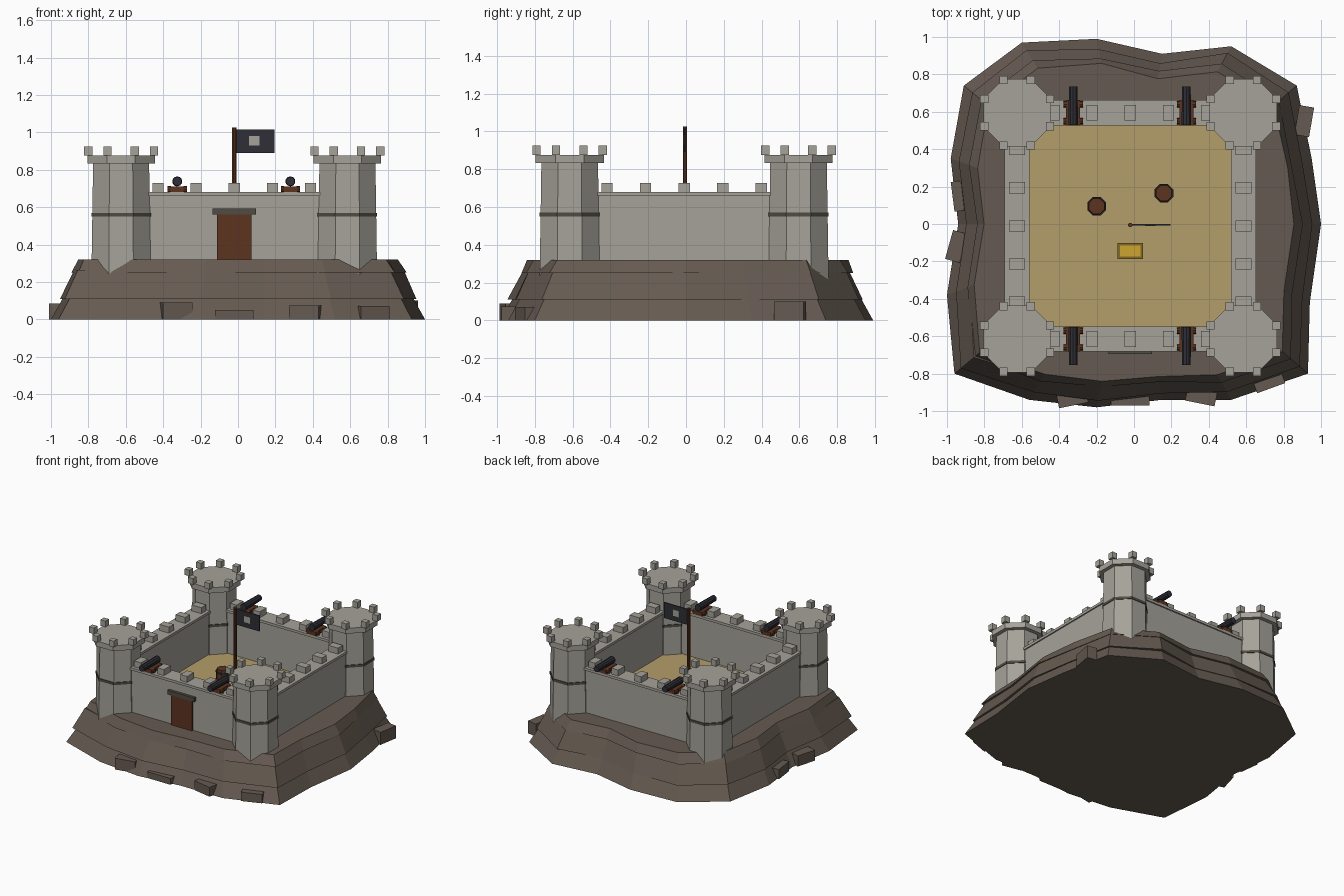
import bpy, bmesh, math, random
from mathutils import Matrix, Vector

if "Cube" in bpy.data.objects:
    bpy.data.objects.remove(bpy.data.objects["Cube"])

random.seed(4)
CX, CY = -0.02, -0.01          # courtyard centre
HALF = 0.605                   # wall centre line distance


def material(name, r, g, b):
    m = bpy.data.materials.new(name)
    lin = [((c / 255 + 0.055) / 1.055) ** 2.4 for c in (r, g, b)]
    m.diffuse_color = (*lin, 1)
    m.use_nodes = True
    m.node_tree.nodes["Principled BSDF"].inputs["Base Color"].default_value = m.diffuse_color
    return m


STONE = material("pale stone", 165, 162, 153)
ROCK = material("brown rock", 101, 90, 81)
TRIM = material("dark stone trim", 80, 76, 68)
SAND = material("sand", 180, 157, 106)
WOOD = material("brown wood", 92, 52, 32)
IRON = material("black iron", 46, 47, 54)
GOLD = material("gold", 205, 165, 48)
BRASS = material("dark gold", 130, 105, 35)


def finish(name, bm, mat):
    bmesh.ops.recalc_face_normals(bm, faces=bm.faces)
    me = bpy.data.meshes.new(name)
    bm.to_mesh(me)
    bm.free()
    me.materials.append(mat)
    ob = bpy.data.objects.new(name, me)
    bpy.context.collection.objects.link(ob)
    return ob


def add_box(bm, x, y, z, sx, sy, sz, turn=0):
    # z is the bottom of the box
    m = (Matrix.Translation((x, y, z + sz / 2)) @ Matrix.Rotation(turn, 4, "Z")
         @ Matrix.Diagonal((sx, sy, sz, 1)))
    bmesh.ops.create_cube(bm, size=1, matrix=m)


def box(name, mat, *args):
    bm = bmesh.new()
    add_box(bm, *args)
    return finish(name, bm, mat)


def add_prism(bm, x, y, z, r1, r2, h, n=8):
    # upright prism with flat sides facing the axes
    m = Matrix.Translation((x, y, z + h / 2)) @ Matrix.Rotation(math.pi / n, 4, "Z")
    bmesh.ops.create_cone(bm, cap_ends=True, segments=n, radius1=r1, radius2=r2,
                          depth=h, matrix=m)


def prism(name, mat, *args):
    bm = bmesh.new()
    add_prism(bm, *args)
    return finish(name, bm, mat)


# Rock island: three stacked ledges from one outline
OUTLINE = [(-.96, -.80), (-.56, -.94), (-.20, -.98), (.15, -.94), (.52, -.94),
           (.93, -.80), (.94, -.42), (1.0, 0), (.95, .35), (.87, .74),
           (.52, .95), (.15, .91), (-.20, .99), (-.60, .97), (-.91, .74),
           (-.98, .35), (-.94, 0), (-1.0, -.38)]


def ledge(name, z1, z2, s1, s2, jitter):
    bm = bmesh.new()
    rings = []
    for z, s in ((z1, s1), (z2, s2)):
        ring = []
        for x, y in OUTLINE:
            k = s + random.uniform(-jitter, jitter)
            ring.append(bm.verts.new((x * k, y * k, z)))
        rings.append(ring)
    n = len(OUTLINE)
    for i in range(n):
        j = (i + 1) % n
        bm.faces.new((rings[0][i], rings[0][j], rings[1][j], rings[1][i]))
    bm.faces.new(rings[0][::-1])
    bm.faces.new(rings[1])
    finish(name, bm, ROCK)


ledge("rock_base", 0, .125, 1.0, .93, 0)
ledge("rock_middle", .11, .265, .955, .88, .012)
ledge("rock_top", .25, .32, .895, .86, .008)

# Loose slabs around the shore
box("shore_slab", ROCK, -.02, -.92, 0, .205, .10, .05)
bm = bmesh.new()
for x, y, t in ((-.33, -.93, .2), (.36, -.92, -.2), (.72, -.84, .35), (-.95, -.12, 1.3),
                (-.93, .15, 1.7), (.91, .55, 1.4)):
    add_box(bm, x, y, 0, .16, .08, random.uniform(.07, .1), t)
finish("shore_rocks", bm, ROCK)

# Courtyard floor
box("courtyard", SAND, CX, CY, .30, 1.12, 1.12, .03)

# Four walls with coping and merlons
for name, dx, dy in (("front", 0, -1), ("back", 0, 1), ("left", -1, 0), ("right", 1, 0)):
    x, y = CX + dx * HALF, CY + dy * HALF
    along_x = dx == 0
    bm = bmesh.new()
    for z, h, w in ((.30, .36, .115), (.66, .02, .135)):
        add_box(bm, x, y, z, *((1.16, w, h) if along_x else (w, 1.16, h)))
    for i in range(-2, 3):
        t = i * .204
        if along_x:
            add_box(bm, x + t, y, .68, .06, .085, .048)
        else:
            add_box(bm, x, y + t, .68, .085, .06, .048)
    finish(name + "_wall", bm, STONE)

# Corner towers
for sx in (-1, 1):
    for sy in (-1, 1):
        x, y = CX + sx * HALF, CY + sy * HALF
        bm = bmesh.new()
        add_prism(bm, x, y, .22, .172, .162, .62)
        add_prism(bm, x, y, .833, .195, .195, .043)
        for i in range(8):
            a = math.pi / 8 + i * math.pi / 4
            add_box(bm, x + .19 * math.cos(a), y + .19 * math.sin(a), .876,
                    .044, .044, .048)
        finish("tower", bm, STONE)
        prism("tower_band", TRIM, x, y, .55, .172, .172, .02)

# Gate
box("gate_door", WOOD, CX, CY - HALF - .062, .32, .185, .02, .24)
box("gate_lintel", TRIM, CX, CY - HALF - .065, .56, .235, .03, .033)

# Cannons, pointing outward from the front and back walls
for sy in (-1, 1):
    for x in (-.325, .28):
        y = CY + sy * HALF
        bm = bmesh.new()
        add_box(bm, x, y, .68, .075, .135, .03)
        for sx in (-1, 1):
            for dy in (-.045, .045):
                m = (Matrix.Translation((x + sx * .042, y + dy, .696))
                     @ Matrix.Rotation(math.pi / 2, 4, "Y"))
                bmesh.ops.create_cone(bm, cap_ends=True, segments=8, radius1=.017,
                                      radius2=.017, depth=.018, matrix=m)
        finish("cannon_carriage", bm, WOOD)
        bm = bmesh.new()
        m = (Matrix.Translation((x, y + sy * .037, .738))
             @ Matrix.Rotation(-sy * math.pi / 2, 4, "X"))
        bmesh.ops.create_cone(bm, cap_ends=True, segments=10, radius1=.027,
                              radius2=.024, depth=.205, matrix=m)
        finish("cannon_barrel", bm, IRON)

# Flag
prism("flag_pole", WOOD, CX, -.005, .32, .012, .012, .705)
box("flag", IRON, .093, -.005, .89, .205, .008, .125)
box("flag_emblem", STONE, .087, -.005, .93, .055, .012, .05)

# Barrels with iron hoops
for x, y in ((-.2, .095), (.16, .165)):
    bm = bmesh.new()
    add_prism(bm, x, y, .33, .045, .052, .06)
    add_prism(bm, x, y, .39, .052, .045, .06)
    finish("barrel", bm, WOOD)
    for z in (.35, .415):
        prism("barrel_hoop", IRON, x, y, z, .054, .054, .015)

# Treasure chest
box("chest", BRASS, CX, -.145, .33, .135, .085, .05)
box("chest_gold", GOLD, CX, -.145, .38, .11, .06, .008)
